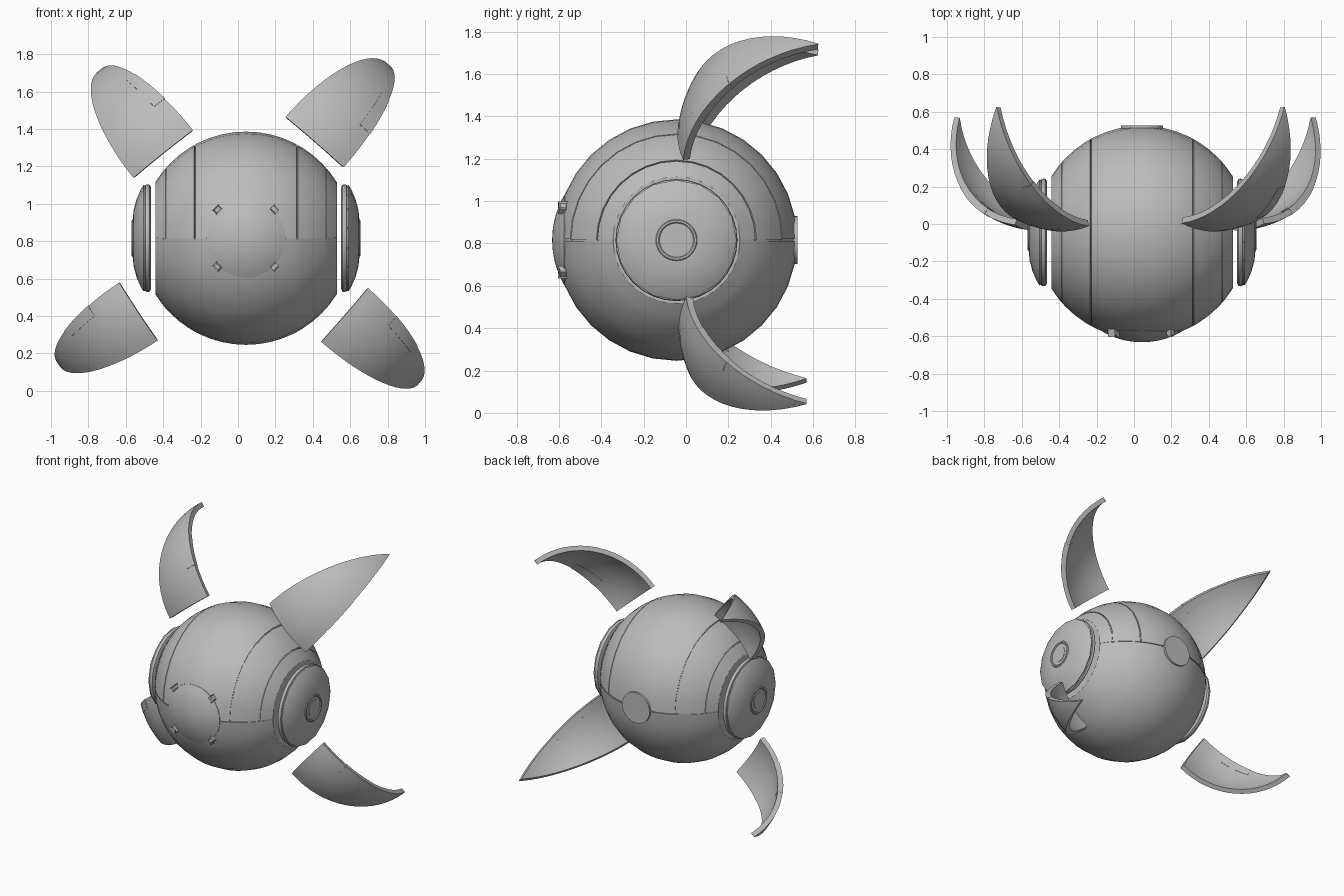
import bpy, bmesh, math
from mathutils import Vector

if "Cube" in bpy.data.objects:
    bpy.data.objects.remove(bpy.data.objects["Cube"])

CENTER = Vector((0.043, -0.045, 0.816))
R = 0.57          # body radius
CUT = 0.485       # half width of the body between its flat sides

grey = bpy.data.materials.new("grey")
grey.diffuse_color = (0.5, 0.5, 0.5, 1)
grey.use_nodes = True
grey.node_tree.nodes["Principled BSDF"].inputs["Base Color"].default_value = grey.diffuse_color


def finish(name, bm, smooth=30):
    bmesh.ops.remove_doubles(bm, verts=bm.verts, dist=1e-5)
    bmesh.ops.recalc_face_normals(bm, faces=bm.faces)
    mesh = bpy.data.meshes.new(name)
    bm.to_mesh(mesh)
    bm.free()
    mesh.materials.append(grey)
    ob = bpy.data.objects.new(name, mesh)
    bpy.context.collection.objects.link(ob)
    bpy.ops.object.select_all(action='DESELECT')
    ob.select_set(True)
    bpy.context.view_layer.objects.active = ob
    bpy.ops.object.shade_smooth_by_angle(angle=math.radians(smooth))
    return ob


def skin(bm, rows, closed):
    """Join rows of points into quads; closed joins the last row to the first."""
    vs = [[bm.verts.new(p) for p in row] for row in rows]
    n = len(vs)
    for i in range(n if closed else n - 1):
        a, b = vs[i], vs[(i + 1) % n]
        for j in range(len(a) - 1):
            bm.faces.new((a[j], a[j + 1], b[j + 1], b[j]))
    return vs


def lathe(name, profile, axis, segs, smooth=30):
    """Turn (radius, height) points around an axis through the body centre."""
    q = Vector(axis).to_track_quat('Z', 'Y')
    bm = bmesh.new()
    rows = []
    for i in range(segs):
        a = 2 * math.pi * i / segs
        rows.append([CENTER + q @ Vector((r * math.cos(a), r * math.sin(a), h))
                     for r, h in profile])
    skin(bm, rows, True)
    bmesh.ops.remove_doubles(bm, verts=bm.verts, dist=1e-5)
    bmesh.ops.dissolve_degenerate(bm, edges=bm.edges, dist=1e-6)
    return finish(name, bm, smooth)


# Body: ball with flat sides, an equator seam and panel grooves on the upper half
def build_body():
    end = math.asin(CUT / R)
    prof = [(end * (i / 9 - 1), 1.0) for i in range(19)]
    for g in (math.asin(0.274 / R), math.asin(0.429 / R)):
        for s in (-1, 1):
            prof += [(s * g - 0.006, 1.0), (s * g - 0.005, 0.985),
                     (s * g + 0.005, 0.985), (s * g + 0.006, 1.0)]
    prof.sort()
    d = 0.008
    turns = []
    for base in (0, math.pi):
        turns += [(base - d, 1), (base - d, 0.985), (base + d, 0.985), (base + d, 1)]
        turns += [(base + math.pi * k / 16, 1) for k in range(1, 16)]
    bm = bmesh.new()
    rows = []
    for a, scale in turns:
        upper = math.sin(a) > 0
        row = [CENTER + Vector((-CUT, 0, 0))]
        for t, dip in prof:
            k = R * (dip if upper else 1)
            r = k * math.cos(t) * scale
            row.append(CENTER + Vector((k * math.sin(t), r * math.cos(a), r * math.sin(a))))
        row.append(CENTER + Vector((CUT, 0, 0)))
        rows.append(row)
    skin(bm, rows, True)
    bmesh.ops.remove_doubles(bm, verts=bm.verts, dist=1e-5)
    finish("body", bm)


build_body()

# Side covers: rim plate, shallow dome and a raised ring with a button
for side, label in ((1, "right"), (-1, "left")):
    ax = (side, 0, 0)
    lathe(label + "_rim", [(0, 0.508), (0.27, 0.508), (0.285, 0.515), (0.288, 0.525),
                           (0.285, 0.537), (0.272, 0.543), (0, 0.543)], ax, 32)
    lathe(label + "_cover", [(0, 0.535), (0.278, 0.535), (0.284, 0.548), (0.262, 0.562),
                             (0.21, 0.585), (0.15, 0.601), (0.1, 0.606), (0, 0.606)], ax, 16)
    lathe(label + "_ring", [(0.098, 0.598), (0.098, 0.607), (0.094, 0.612),
                            (0.085, 0.612), (0.08, 0.607), (0.08, 0.598)], ax, 32)
    lathe(label + "_button", [(0.058, 0.6), (0.058, 0.609), (0, 0.609)], ax, 24)

# Front eye lens: domed cap slightly proud of the body
cap_r, sag = 0.211, 0.056
big = (cap_r ** 2 + sag ** 2) / (2 * sag)
half = math.asin(cap_r / big)
lens = [(0, 0.5), (cap_r, 0.5)]
lens += [(big * math.sin(half * k / 8), 0.587 - big + big * math.cos(half * k / 8))
         for k in range(8, -1, -1)]
lathe("eye_lens", lens, (0, -1, 0), 32)

# Four small clips around the lens
for i in range(4):
    a = math.pi / 4 + i * math.pi / 2
    bm = bmesh.new()
    bmesh.ops.create_cube(bm, size=1)
    q = Vector((math.cos(a), 0, math.sin(a))).to_track_quat('X', 'Y')
    pos = CENTER + Vector((0.216 * math.cos(a), -0.535, 0.216 * math.sin(a)))
    for v in bm.verts:
        v.co = pos + q @ Vector((v.co.x * 0.032, v.co.y * 0.04, v.co.z * 0.038))
    bmesh.ops.bevel(bm, geom=bm.edges[:], offset=0.006, segments=1, affect='EDGES')
    finish("eye_clip", bm)

# Back plate
lathe("back_plate", [(0, 0.49), (0.113, 0.49), (0.113, 0.572), (0, 0.572)], (0, 1, 0), 32)

# Fins: pointed spherical petals, each with a raised panel on one edge
HALF = 0.338      # half opening angle of a petal
THICK = 0.034


def shell(name, point, t0, t1, s0, s1, nt, ns, lo, hi):
    """Solid slice of a petal between two depths; t runs base to tip, s across."""
    bm = bmesh.new()
    rows = []
    for i in range(nt + 1):
        t = t0 + (t1 - t0) * i / nt
        ss = [s0 + (s1 - s0) * j / ns for j in range(ns + 1)]
        ring = [point(t, s, hi) for s in ss] + [point(t, s, lo) for s in reversed(ss)]
        rows.append(ring + ring[:1])
    vs = skin(bm, rows, False)
    for row in (vs[0], vs[-1]):           # close the base and the tip
        for j in range(ns):
            k = 2 * ns + 1 - j
            bm.faces.new((row[j], row[j + 1], row[k - 1], row[k]))
    bmesh.ops.remove_doubles(bm, verts=bm.verts, dist=1e-5)
    bmesh.ops.dissolve_degenerate(bm, edges=bm.edges, dist=1e-5)
    finish(name, bm)


def fin(name, base, tip, chord, panel_side):
    base, tip = Vector(base), Vector(tip)
    delta = tip - base
    rad = delta.length / math.sqrt(2)
    delta.normalize()
    w = Vector(chord)
    w = (w - delta * w.dot(delta)).normalized()
    p = w.cross(delta)
    if p.y > 0:
        p = -p
    n, u = (p - delta) / math.sqrt(2), (p + delta) / math.sqrt(2)
    origin = base - n * rad

    def point(t, s, offset):
        f = s * HALF
        ring = n * math.cos(f) + w * math.sin(f)
        return origin + (ring * math.cos(t) + u * math.sin(t)) * (rad + offset)

    shell(name, point, 0, math.radians(89.5), -1, 1, 16, 8, -THICK, 0)
    a, b = sorted((panel_side * 0.62, panel_side * 1.01))
    shell(name + "_panel", point, math.radians(22), math.radians(46), a, b, 4, 2,
          -THICK - 0.002, 0.002)


# name, base middle, tip, direction across the base (clockwise), panel side
fin("upper_right_fin", (0.41, -0.04, 1.333), (0.805, 0.63, 1.742), (0.78, 0, -0.63), 1)
fin("upper_left_fin", (-0.403, -0.04, 1.268), (-0.735, 0.63, 1.715), (0.765, 0, 0.645), 1)
fin("lower_left_fin", (-0.535, -0.035, 0.422), (-0.96, 0.575, 0.145), (-0.555, 0, 0.83), 1)
fin("lower_right_fin", (0.572, -0.035, 0.405), (0.97, 0.575, 0.043), (-0.645, 0, -0.765), -1)
